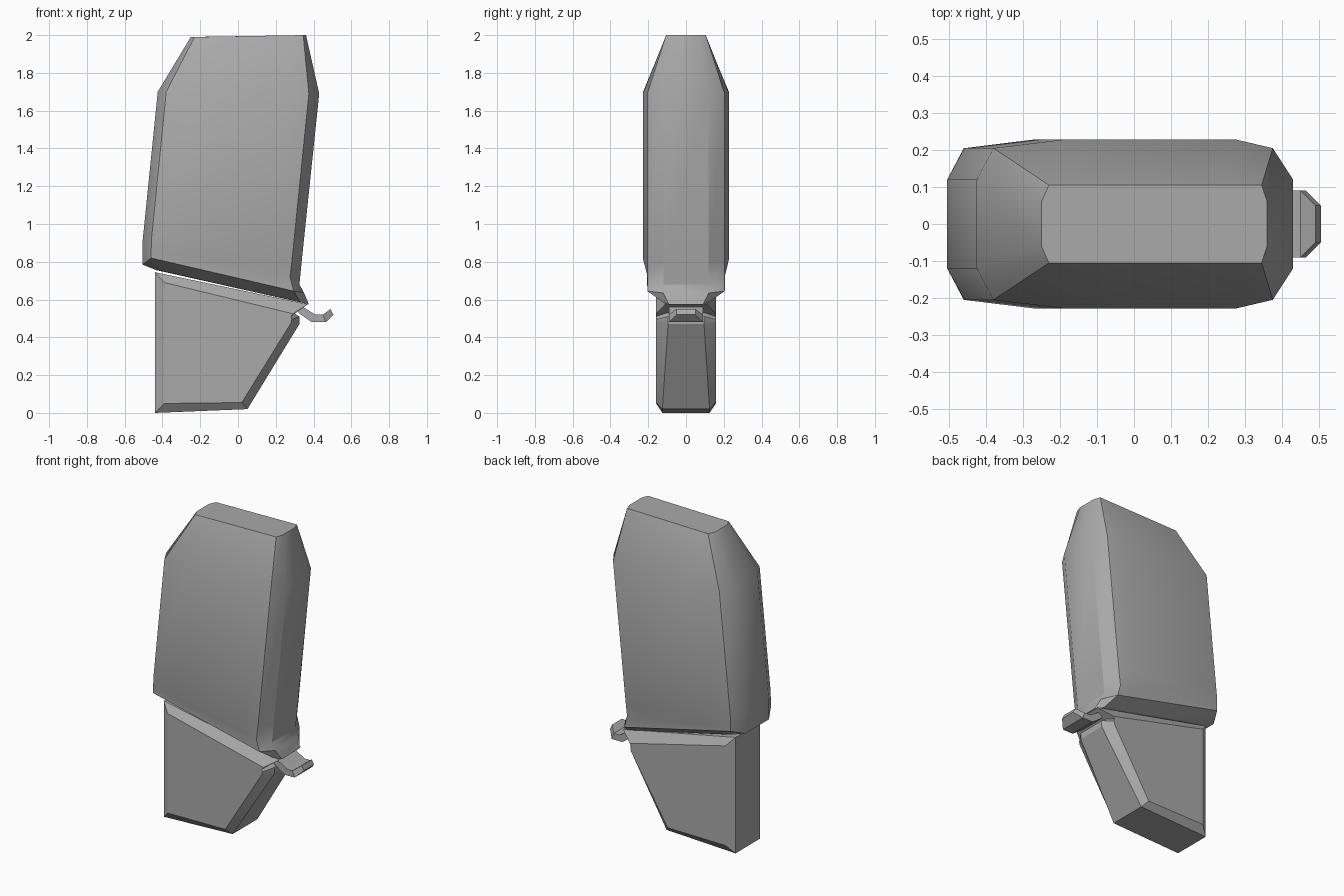
import bpy, bmesh, math
from mathutils import Vector

if "Cube" in bpy.data.objects:
    bpy.data.objects.remove(bpy.data.objects["Cube"], do_unlink=True)

grey = bpy.data.materials.new("plain grey")
grey.use_nodes = True
grey.diffuse_color = (0.4, 0.4, 0.4, 1)
grey.node_tree.nodes["Principled BSDF"].inputs["Base Color"].default_value = (0.4, 0.4, 0.4, 1)


def finish(name, bm):
    bmesh.ops.recalc_face_normals(bm, faces=bm.faces)
    mesh = bpy.data.meshes.new(name)
    bm.to_mesh(mesh)
    bm.free()
    mesh.materials.append(grey)
    obj = bpy.data.objects.new(name, mesh)
    bpy.context.collection.objects.link(obj)
    bpy.ops.object.select_all(action="DESELECT")
    obj.select_set(True)
    bpy.context.view_layer.objects.active = obj
    bpy.ops.object.shade_smooth_by_angle(angle=math.radians(29))
    return obj


def loft(name, rings):
    """Join matching rings of points and close both ends."""
    bm = bmesh.new()
    loops = [[bm.verts.new(p) for p in ring] for ring in rings]
    for low, high in zip(loops, loops[1:]):
        for i in range(len(low)):
            j = (i + 1) % len(low)
            bm.faces.new((low[i], low[j], high[j], high[i]))
    bm.faces.new(loops[0])
    bm.faces.new(loops[-1])
    return finish(name, bm)


def section(left, left_in, right_in, right, end, side, bulge):
    """Symmetric chamfered section; points are (x, z), depths are half widths."""
    a, b = Vector(left_in), Vector(right_in)
    half = [(left, end), (left_in, side), (a.lerp(b, 0.25), bulge),
            (a.lerp(b, 0.87), bulge), (right_in, side), (right, end)]
    front = [(p[0], -d, p[1]) for p, d in half]
    back = [(p[0], d, p[1]) for p, d in reversed(half)]
    return front + back


# Upper body: waist, rim, neck, lower bulge, shoulder, top
loft("upper_body", [
    section((-.43, .755), (-.40, .75), (.33, .585), (.375, .575), .09, .12, .12),
    section((-.505, .785), (-.46, .82), (.295, .645), (.35, .635), .12, .205, .205),
    section((-.505, .82), (-.46, .85), (.275, .72), (.325, .68), .12, .205, .207),
    section((-.505, .91), (-.458, .92), (.285, .80), (.337, .80), .12, .205, .228),
    section((-.425, 1.70), (-.38, 1.70), (.375, 1.69), (.43, 1.69), .12, .205, .228),
    section((-.25, 1.99), (-.23, 1.99), (.345, 2.0), (.36, 2.0), .06, .105, .105),
])

# Lower fin: chamfered plate with a small notch under the waist
outer = [(-.44, .745, .125), (-.44, 0, .125), (.05, .02, .125),
         (.325, .47, .095), (.325, .51, .095), (.295, .53, .10), (.37, .575, .11)]
inner = [(-.39, .69), (-.39, .05), (.02, .055),
         (.28, .475), (.285, .495), (.28, .51), (.29, .525)]
loft("lower_fin", [
    [(x, -.158, z) for x, z in inner],
    [(x, -d, z) for x, z, d in outer],
    [(x, d, z) for x, z, d in outer],
    [(x, .158, z) for x, z in inner],
])

# Hook: bent tab with a tapered tip
stations = [((.32, .575), (.32, .53), .09), ((.41, .52), (.39, .48), .09),
            ((.45, .52), (.465, .48), .09), ((.49, .55), (.505, .52), .05)]
loft("hook", [
    [(t[0], -d, t[1]), (t[0], d, t[1]), (b[0], d, b[1]), (b[0], -d, b[1])]
    for t, b, d in stations
])
